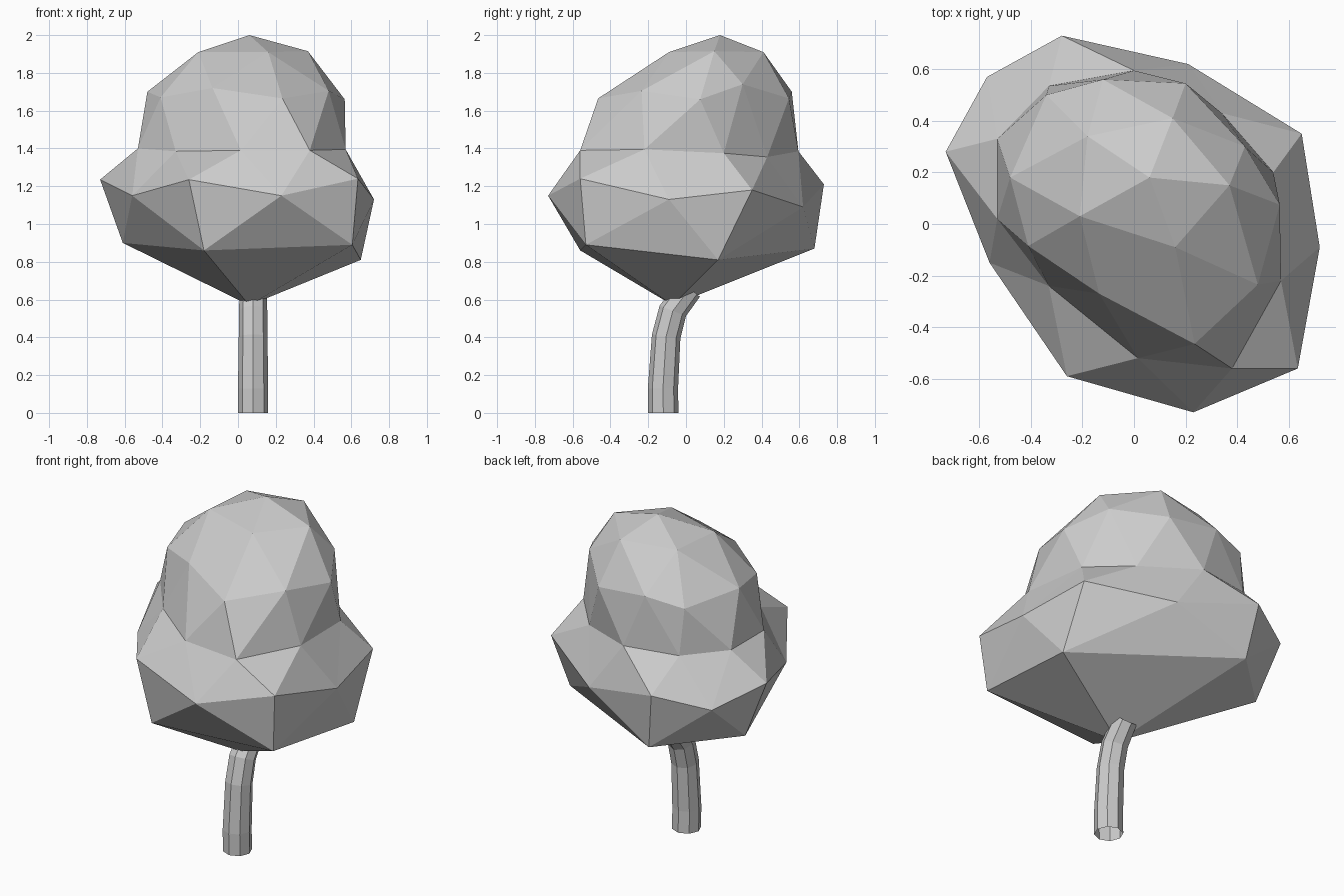
import bpy, bmesh
from math import sin, cos, pi, radians

if "Cube" in bpy.data.objects:
    bpy.data.objects.remove(bpy.data.objects["Cube"])


def finish(name, bm):
    bmesh.ops.recalc_face_normals(bm, faces=bm.faces[:])
    mesh = bpy.data.meshes.new(name)
    bm.to_mesh(mesh)
    bm.free()
    obj = bpy.data.objects.new(name, mesh)
    bpy.context.collection.objects.link(obj)
    return obj


def cap(bm, pole, five, ten):
    """Pole, ring of five and ring of ten, laid out like one end of an icosphere."""
    for i in range(5):
        a, a2 = five[i], five[(i + 1) % 5]
        before, below, after = ten[2 * i - 1], ten[2 * i], ten[2 * i + 1]
        for tri in ((pole, a, a2), (a, before, below), (a, below, after), (a, after, a2)):
            bm.faces.new(tri)


def zigzag(bm, outer, waist):
    """Triangle band between two staggered rings."""
    n = len(waist)
    for i in range(n):
        j = (i + 1) % n
        bm.faces.new((outer[i], outer[j], waist[i]))
        bm.faces.new((waist[i], waist[j], outer[j]))


# Crown: a lumpy low-poly ball with a pinched waist, rings from top to bottom
top_five = [(.37, .15, 1.915), (.15, .41, 1.91), (-.18, .34, 1.91),
            (-.21, .03, 1.91), (.16, -.09, 1.91)]
shoulder = [(.565, .075, 1.66), (.43, .30, 1.74), (.20, .545, 1.665), (-.12, .56, 1.70),
            (-.34, .50, 1.66), (-.48, .18, 1.70), (-.41, -.085, 1.67), (-.135, -.27, 1.72),
            (.235, -.465, 1.665), (.48, -.235, 1.705)]
waist = [(.54, .20, 1.375), (.34, .43, 1.355), (0, .595, 1.385), (-.33, .535, 1.39),
         (-.53, .33, 1.40), (-.53, .02, 1.40), (-.33, -.24, 1.385), (.015, -.52, 1.39),
         (.38, -.56, 1.39), (.57, -.22, 1.395)]
skirt = [(.72, -.09, 1.13), (.65, .35, 1.18), (.21, .62, 1.09), (-.28, .73, 1.21),
         (-.57, .57, 1.14), (-.73, .28, 1.235), (-.56, -.15, 1.15), (-.26, -.59, 1.235),
         (.23, -.73, 1.15), (.635, -.56, 1.24)]
low_five = [(.65, .17, .81), (-.23, .68, .87), (-.61, .31, .90),
            (-.18, -.56, .86), (.605, -.53, .89)]

bm = bmesh.new()
t5, sh, wa, sk, l5 = [[bm.verts.new(p) for p in ring]
                      for ring in (top_five, shoulder, waist, skirt, low_five)]
cap(bm, bm.verts.new((.06, .18, 2.0)), t5, sh)
zigzag(bm, sh, wa)
zigzag(bm, sk, wa)
cap(bm, bm.verts.new((.06, -.07, .57)), l5, sk[1:] + sk[:1])
finish("crown", bm)

# Trunk: open eight-sided tube bending backwards (y, z, radius, tilt in degrees)
path = [(-.12, 0, .08, 0), (-.122, .13, .08, 0), (-.105, .405, .076, -8),
        (-.07, .54, .075, -22), (.02, .66, .07, -40)]
bm = bmesh.new()
rings = []
for y, z, r, tilt in path:
    t = radians(tilt)
    rings.append([bm.verts.new((.08 + r * cos(a), y + r * sin(a) * cos(t), z + r * sin(a) * sin(t)))
                  for a in (k * pi / 4 for k in range(8))])
for lo, hi in zip(rings, rings[1:]):
    for k in range(8):
        j = (k + 1) % 8
        bm.faces.new((lo[k], lo[j], hi[j], hi[k]))
finish("trunk", bm)
